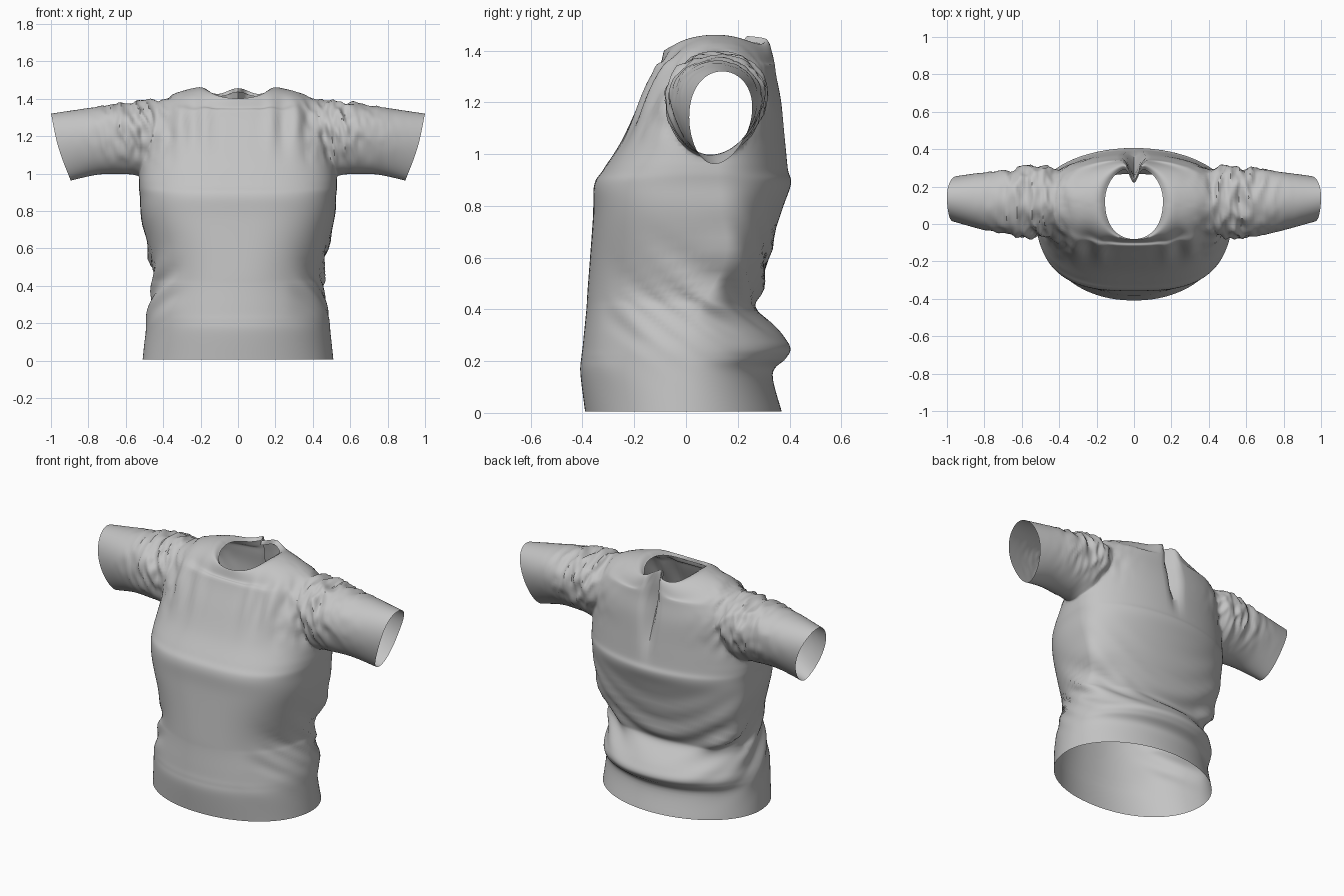
import bpy, bmesh, math
from mathutils import Vector, noise

cube = bpy.data.objects.get("Cube")
if cube:
    bpy.data.objects.remove(cube, do_unlink=True)

cloth = bpy.data.materials.new("grey_cloth")
cloth.use_nodes = True
grey = (0.55, 0.55, 0.55, 1)
cloth.diffuse_color = grey
cloth.node_tree.nodes["Principled BSDF"].inputs["Base Color"].default_value = grey


def power(value, exponent):
    return math.copysign(abs(value) ** exponent, value)


def bump(value, centre, width):
    return math.exp(-((value - centre) / width) ** 2)


def ramp(value, low, high):
    t = min(max((value - low) / (high - low), 0), 1)
    return t * t * (3 - 2 * t)


def refine(rows, steps):
    """Smooth in-between rows through the given stations."""
    out = []
    for i in range(len(rows) - 1):
        before, start, end = rows[max(i - 1, 0)], rows[i], rows[i + 1]
        after = rows[min(i + 2, len(rows) - 1)]
        for step in range(steps):
            t = step / steps
            out.append([q + t / 2 * (r - p + t * (2 * p - 5 * q + 4 * r - u
                        + t * (3 * (q - r) + u - p)))
                        for p, q, r, u in zip(before, start, end, after)])
    return out + [list(rows[-1])]


def loft(name, rings):
    """Closed skin over rings; returns the object and its two cap centres."""
    bm = bmesh.new()
    loops = [[bm.verts.new(point) for point in ring] for ring in rings]
    count = len(loops[0])
    for low, high in zip(loops, loops[1:]):
        for i in range(count):
            j = (i + 1) % count
            bm.faces.new((low[i], low[j], high[j], high[i]))
    centres = []
    for loop in (loops[0], loops[-1]):
        middle = sum((vert.co for vert in loop), Vector()) / count
        centres.append(middle)
        hub = bm.verts.new(middle)
        for i in range(count):
            bm.faces.new((hub, loop[i], loop[(i + 1) % count]))
    bmesh.ops.recalc_face_normals(bm, faces=bm.faces)
    mesh = bpy.data.meshes.new(name)
    bm.to_mesh(mesh)
    bm.free()
    mesh.materials.append(cloth)
    obj = bpy.data.objects.new(name, mesh)
    bpy.context.collection.objects.link(obj)
    return obj, centres


# Torso stations: height, half width, front y, back y
torso_rows = [
    (.005, .51, -.39, .37),
    (.15, .495, -.408, .335),
    (.21, .49, -.405, .385),
    (.25, .485, -.4, .405),
    (.3, .475, -.395, .375),
    (.4, .455, -.385, .28),
    (.48, .455, -.38, .295),
    (.75, .515, -.36, .36),
    (.88, .525, -.355, .405),
    (.94, .53, -.32, .395),
    (1.05, .525, -.25, .385),
    (1.2, .505, -.18, .37),
    (1.31, .48, -.13, .35),
    (1.4, .4, -.1, .34),
    (1.46, .22, -.085, .325),
    (1.44, .155, -.08, .305),
]


def torso_ring(row, count=128):
    """Squared front and round back, with a dipped neck and a back slit."""
    z, width, front, back = row
    middle = .12 * ramp(z, .2, .9) + .08 * bump(z, .58, .18)
    shoulder = bump(z, 1.25, .12)
    square = 2.1 + .8 * bump(z, .85, .35) + .4 * shoulder
    neck = ramp(z, 1.33, 1.42)
    ring = []
    for i in range(count):
        angle = math.tau * i / count
        s, c = math.sin(angle), math.cos(angle)
        exponent = 2 / square if s < 0 else 1 - .12 * shoulder
        x = width * power(c, exponent)
        if s < 0:
            depth, lift = middle - front, -.06 * neck
        else:
            depth, lift = back - middle, neck * (.065 * bump(x, 0, .1) - .07)
        y = middle + depth * power(s, exponent)
        h = z + lift * s * s
        if s > 0:
            y -= .085 * ramp(h, .9, 1.35) * bump(x, 0, .03)
        ring.append((x, y, h))
    return ring


shirt, openings = loft("shirt", [torso_ring(row) for row in refine(torso_rows, 7)])

# Sleeve stations: top x, bottom x, top z, bottom z, front y, back y
sleeve_rows = [
    (.36, .36, 1.36, 1.06, 0, .27),
    (.46, .49, 1.395, .985, -.06, .315),
    (.6, .58, 1.38, .995, -.065, .31),
    (.8, .74, 1.35, .995, -.03, .285),
    (1, .895, 1.32, .962, .02, .26),
]


def sleeve_ring(row, side, count=72):
    """Upright oval, narrower towards the underarm, with a bowed cuff."""
    x_top, x_low, z_top, z_low, front, back = row
    ring = []
    for i in range(count):
        angle = math.tau * i / count
        s, c = math.sin(angle), math.cos(angle)
        t = (s + 1) / 2
        y = (front + back) / 2 + (back - front) / 2 * c * (1 + .14 * s)
        y -= .03 * (1 - t) ** 2
        x = x_low + (x_top - x_low) * (t - .5 * t * (1 - t) * c)
        ring.append((side * x, y, z_low + (z_top - z_low) * t))
    return ring


# Join both sleeves to the torso so the arm holes are open inside
bpy.context.view_layer.objects.active = shirt
for side in (1, -1):
    sleeve, caps = loft("sleeve", [sleeve_ring(row, side) for row in refine(sleeve_rows, 14)])
    openings.append(caps[1])
    join = shirt.modifiers.new("join_sleeve", 'BOOLEAN')
    join.operation, join.solver, join.object = 'UNION', 'EXACT', sleeve
    bpy.ops.object.modifier_apply(modifier=join.name)
    bpy.data.objects.remove(sleeve, do_unlink=True)


def wrinkle(p):
    """Height of the cloth folds at a point."""
    reach = abs(p.x)
    # Gathered puckers around the shoulder seams
    broad = noise.noise(Vector((p.x * 16 + p.z * 4, p.y * 6 + 3, p.z * 7)))
    fine = noise.noise(Vector((p.x * 34, p.y * 12, p.z * 14 + 5)))
    gather = bump(reach, .55, .17) * ramp(p.z, 1, 1.2)
    height = (.03 * (.25 - abs(broad) * 1.6) + .014 * fine) * gather
    if p.y < .1:
        # Soft hanging folds on the upper chest
        hang = bump(p.z, 1.26, .13) * ramp(.46 - reach, 0, .1) * ramp(reach, .08, .2)
        height += .013 * math.sin(reach * 46) * hang
    if p.y > 0:
        # Draped swags across the lower back
        swag = p.z - 1.1 * p.x * p.x - .06 * p.x
        height += .008 * math.sin(swag * 42) * bump(p.z, .5, .2) * ramp(p.y, 0, .15)
    # Slanting creases at the waist sides
    slant = noise.noise(Vector(((p.z + .75 * p.y) * 11, p.y * 2, p.x * 2)))
    return height + .03 * slant * bump(p.z, .42, .17) * ramp(reach, .25, .42)


bm = bmesh.new()
bm.from_mesh(shirt.data)
# Open the hem, neck and cuffs by removing the cap hubs
hubs = [vert for vert in bm.verts
        if any((vert.co - centre).length < .0001 for centre in openings)]
bmesh.ops.delete(bm, geom=hubs, context='VERTS')
# Blend the seam where the sleeves meet the body
seam = [vert for vert in bm.verts if .36 < abs(vert.co.x) < .6 and vert.co.z > .97]
for _ in range(6):
    bmesh.ops.smooth_vert(bm, verts=seam, factor=.5,
                          use_axis_x=True, use_axis_y=True, use_axis_z=True)
bm.normal_update()
for vert, move in [(v, v.normal * wrinkle(v.co)) for v in bm.verts]:
    vert.co += move
bm.to_mesh(shirt.data)
bm.free()

shirt.select_set(True)
bpy.ops.object.shade_smooth_by_angle(angle=math.radians(50))
